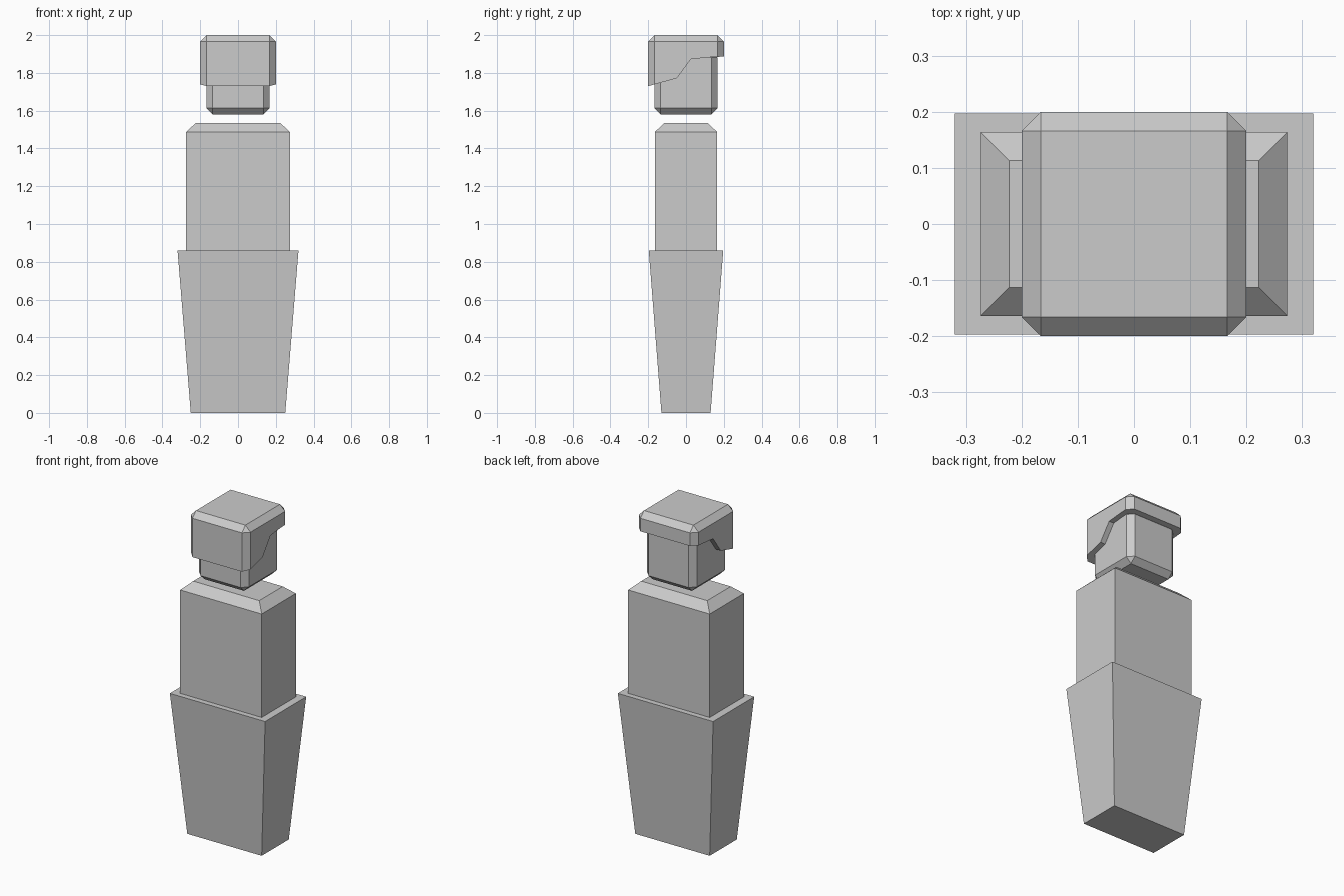
import bpy, bmesh

if "Cube" in bpy.data.objects:
    bpy.data.objects.remove(bpy.data.objects["Cube"])


def finish(name, bm):
    bmesh.ops.recalc_face_normals(bm, faces=bm.faces[:])
    mesh = bpy.data.meshes.new(name)
    bm.to_mesh(mesh)
    bm.free()
    obj = bpy.data.objects.new(name, mesh)
    bpy.context.collection.objects.link(obj)
    return obj


def loft(name, rings):
    """Stack rectangles of (half width, half depth, height) and cap the ends."""
    bm = bmesh.new()
    loops = [[bm.verts.new((sx * hx, sy * hy, z))
              for sx, sy in ((-1, -1), (1, -1), (1, 1), (-1, 1))]
             for hx, hy, z in rings]
    for a, b in zip(loops, loops[1:]):
        for i in range(4):
            j = (i + 1) % 4
            bm.faces.new((a[i], a[j], b[j], b[i]))
    bm.faces.new(loops[0][::-1])
    bm.faces.new(loops[-1])
    return finish(name, bm)


def chamfer_cube(name, half, z, chamfer):
    bm = bmesh.new()
    bmesh.ops.create_cube(bm, size=2 * half)
    bmesh.ops.translate(bm, verts=bm.verts[:], vec=(0, 0, z))
    bmesh.ops.bevel(bm, geom=bm.edges[:], offset=chamfer, segments=1,
                    affect='EDGES', offset_type='OFFSET')
    return finish(name, bm)


def side_prism(name, profile, half_width):
    """Extrude a (y, z) outline along x."""
    bm = bmesh.new()
    face = bm.faces.new([bm.verts.new((-half_width, y, z)) for y, z in profile])
    ext = bmesh.ops.extrude_face_region(bm, geom=[face])
    verts = [v for v in ext["geom"] if isinstance(v, bmesh.types.BMVert)]
    bmesh.ops.translate(bm, verts=verts, vec=(2 * half_width, 0, 0))
    # The extrusion source face stays in place as the near cap
    if not face.is_valid or len(bm.faces) < len(profile) + 2:
        bmesh.ops.holes_fill(bm, edges=bm.edges[:])
    return finish(name, bm)


# Tapered lower body and torso with sloped shoulders
loft("lower_body", [(0.25, 0.13, 0), (0.32, 0.197, 0.86)])
loft("torso", [(0.274, 0.164, 0.8), (0.274, 0.164, 1.488), (0.222, 0.113, 1.536)])

# Floating head
chamfer_cube("head", 0.167, 1.747, 0.033)

# Hair cap, trimmed along a stepped hairline
hair = chamfer_cube("hair", 0.2, 1.8, 0.034)
hairline = [(-0.3, 1.5), (-0.3, 1.702), (-0.2, 1.73), (-0.048, 1.772),
            (0.026, 1.873), (0.13, 1.883), (0.3, 1.892), (0.3, 1.5)]
cutter = side_prism("hair_cutter", hairline, 0.3)
trim = hair.modifiers.new("trim", 'BOOLEAN')
trim.operation = 'DIFFERENCE'
trim.solver = 'EXACT'
trim.object = cutter
cutter.hide_render = True
cutter.hide_set(True)
